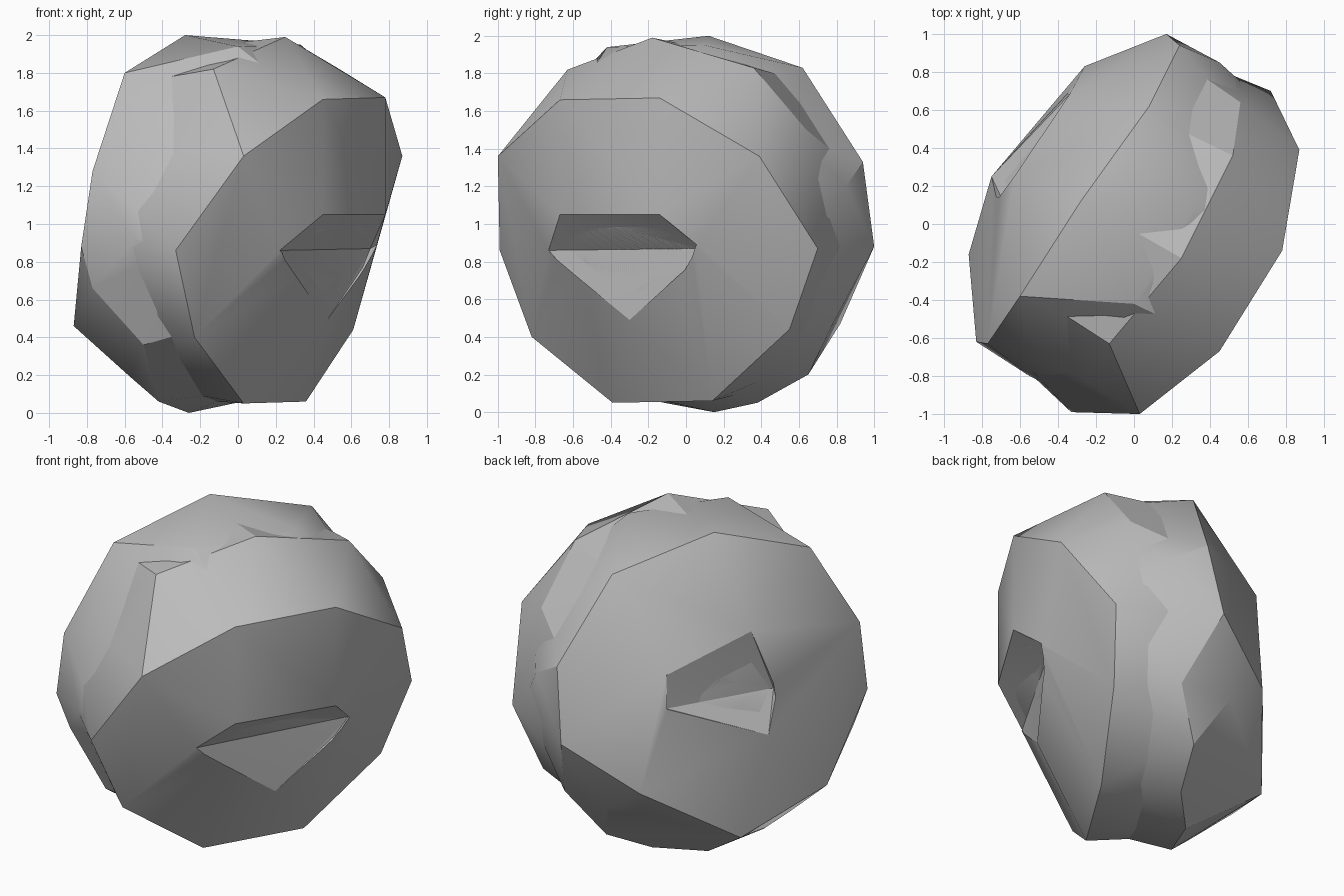
import bpy
import bmesh
import math
from mathutils import Vector

cube = bpy.data.objects.get("Cube")
if cube:
    bpy.data.objects.remove(cube, do_unlink=True)

stone = bpy.data.materials.new("stone_grey")
stone.use_nodes = True
stone.diffuse_color = (0.5, 0.5, 0.5, 1)
stone.node_tree.nodes["Principled BSDF"].inputs["Base Color"].default_value = (0.5, 0.5, 0.5, 1)

CENTRE = Vector((0, 0, 1))
OUTWARD = Vector((0.25, -0.16, 0))   # direction the broad right face points


def hull_object(name, points):
    """Chiselled convex block wrapped around a few corner points."""
    bm = bmesh.new()
    for p in points:
        bm.verts.new(p)
    bmesh.ops.convex_hull(bm, input=bm.verts[:])
    loose = [v for v in bm.verts if not v.link_faces]
    bmesh.ops.delete(bm, geom=loose, context='VERTS')
    bmesh.ops.recalc_face_normals(bm, faces=bm.faces[:])
    mesh = bpy.data.meshes.new(name)
    bm.to_mesh(mesh)
    bm.free()
    mesh.materials.append(stone)
    obj = bpy.data.objects.new(name, mesh)
    bpy.context.collection.objects.link(obj)
    return obj


def sunk(points, factor=0.93):
    """The same corners pulled slightly towards the middle of the rock."""
    return [CENTRE + (Vector(p) - CENTRE) * factor for p in points]


def notch_cutter(name, inner, rim, direction):
    """Wedge that opens outward from the inner corners through the rim."""
    rim = [Vector(p) for p in rim]
    cutter = hull_object(name, inner + rim + [p + direction for p in rim])
    cutter.hide_render = True
    return cutter


# Corners of the right half: upper face, then its lower ring, then its seam side
shelf_front, shelf_back = (0.45, -0.67, 1.05), (0.78, -0.14, 1.05)
right_ledge = (0.47, -0.3, 0.49)
right_corners = [
    (0.03, -1, 1.36), (0.45, -0.67, 1.66), (0.78, -0.14, 1.67), (0.87, 0.39, 1.36),
    shelf_front, shelf_back, right_ledge,
    (0.72, 0.7, 0.87), (0.61, 0.55, 0.44), (0.36, 0.14, 0.06),
    (0.03, -0.39, 0.05), (-0.23, -0.82, 0.4), (-0.33, -0.99, 0.86), (-0.27, -0.82, 1.4),
    (-0.13, -0.63, 1.82), (0.25, -0.18, 1.99), (0.52, 0.36, 1.83), (0.56, 0.64, 1.5),
]

# Corners of the left half: crown, broad back face, front edge, then underside
brow, temple, cheek = (-0.63, 0.25, 1.52), (-0.34, 0.68, 1.33), (-0.34, 0.68, 1.12)
left_ledge = (-0.75, 0.25, 0.9)
left_corners = [
    (-0.28, 0.12, 2), (0, -0.42, 1.94), (0.33, 0.1, 1.95),
    (-0.6, -0.38, 1.8), (0.08, 0.62, 1.83), (0.24, 0.94, 1.33), (0.45, 0.85, 1.2),
    brow, temple, cheek, left_ledge, (-0.26, 0.83, 0.62),
    (0.17, 1, 0.88), (-0.03, 0.82, 0.47), (0.3, 0.78, 0.47), (0.1, 0.65, 0.2),
    (-0.77, -0.63, 1.28), (-0.55, -0.7, 1.4), (-0.55, -0.8, 0.92),
    (-0.83, -0.62, 0.88), (-0.77, -0.57, 0.66),
    (-0.87, -0.16, 0.46), (-0.5, -0.6, 0.36), (-0.57, -0.2, 0.19), (-0.64, 0.37, 0.27),
    (-0.42, -0.17, 0.06), (-0.03, 0.38, 0.05), (-0.26, 0.15, 0),
]

# Two interlocking blocks meet in a shallow seam
halves = [
    hull_object("rock_right_half", right_corners + sunk(left_corners)),
    hull_object("rock_left_half", left_corners + sunk(right_corners)),
]

# Chipped notches on the two broad faces
cutters = [
    notch_cutter("right_notch_cutter",
                 [(0.27, -0.65, 0.77), (0.66, 0.02, 0.77),
                  (0.22, -0.73, 0.86), (0.7, 0.1, 0.87)],
                 [shelf_front, shelf_back, right_ledge], OUTWARD),
    notch_cutter("left_notch_cutter", [(-0.68, 0.1, 1.12)],
                 [brow, temple, cheek, left_ledge], -OUTWARD),
]

for half in halves:
    bpy.ops.object.select_all(action='DESELECT')
    half.select_set(True)
    bpy.context.view_layer.objects.active = half
    for cutter in cutters:
        mod = half.modifiers.new("notch", 'BOOLEAN')
        mod.operation = 'DIFFERENCE'
        mod.solver = 'EXACT'
        mod.object = cutter
        bpy.ops.object.modifier_apply(modifier=mod.name)
    bpy.ops.object.shade_smooth_by_angle(angle=math.radians(25))

for cutter in cutters:
    bpy.data.objects.remove(cutter, do_unlink=True)
